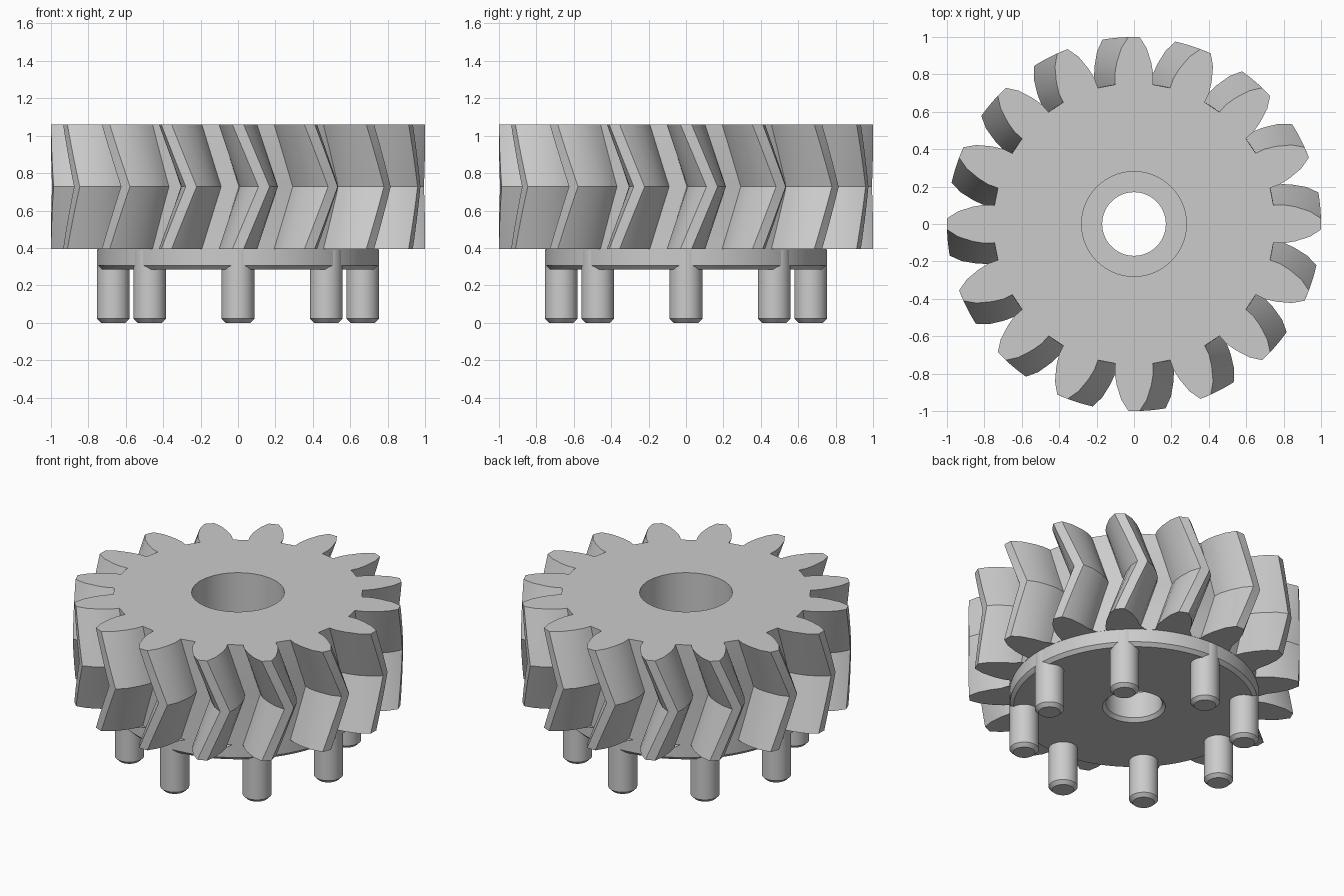
import bpy, bmesh
from math import sin, cos, pi, radians, atan2, hypot

if "Cube" in bpy.data.objects:
    bpy.data.objects.remove(bpy.data.objects["Cube"])

TEETH = 16
GEAR_BOTTOM, GEAR_TOP = 0.395, 1.06
TWIST = radians(8)
SLICES = 12          # even, so one slice falls on the chevron ridge

steel = bpy.data.materials.new("light_grey_metal")
steel.use_nodes = True
grey = (0.6, 0.6, 0.6, 1)
steel.diffuse_color = grey
steel.node_tree.nodes["Principled BSDF"].inputs["Base Color"].default_value = grey


def finish(name, bm):
    bmesh.ops.recalc_face_normals(bm, faces=bm.faces)
    mesh = bpy.data.meshes.new(name)
    bm.to_mesh(mesh)
    bm.free()
    mesh.materials.append(steel)
    obj = bpy.data.objects.new(name, mesh)
    bpy.context.collection.objects.link(obj)
    bpy.ops.object.select_all(action='DESELECT')
    obj.select_set(True)
    bpy.context.view_layer.objects.active = obj
    bpy.ops.object.shade_smooth_by_angle(angle=radians(25))
    return obj


# Half tooth profile: (half width, distance from axis), root to tip
flank = [(0.1, 0.746), (0.103, 0.80), (0.093, 0.86), (0.068, 0.94), (0.03, 0.9995)]
tooth = flank + [(-w, d) for w, d in reversed(flank)]
COUNT = TEETH * len(tooth)


def gear_ring(z, twist):
    points = []
    for t in range(TEETH):
        for w, d in tooth:
            a = atan2(-w, d) + t * 2 * pi / TEETH + twist
            r = hypot(w, d)
            points.append((r * cos(a), r * sin(a), z))
    return points


def round_ring(r, z):
    start = -(len(tooth) - 1) / 2
    angles = [(start + i) * 2 * pi / COUNT for i in range(COUNT)]
    return [(r * cos(a), r * sin(a), z) for a in angles]


# Herringbone gear, stepped bore and flange as one closed loop of rings
rings = []
for s in range(SLICES + 1):
    f = s / SLICES
    rings.append(gear_ring(GEAR_BOTTOM + f * (GEAR_TOP - GEAR_BOTTOM),
                           TWIST * (1 - abs(2 * f - 1))))
for r, z in [(0.28, GEAR_TOP), (0.28, 0.48), (0.17, 0.48), (0.17, 0.307),
             (0.19, 0.285), (0.728, 0.285), (0.75, 0.307), (0.75, GEAR_BOTTOM)]:
    rings.append(round_ring(r, z))

bm = bmesh.new()
loops = [[bm.verts.new(p) for p in ring] for ring in rings]
for k, low in enumerate(loops):
    high = loops[(k + 1) % len(loops)]
    for i in range(COUNT):
        j = (i + 1) % COUNT
        bm.faces.new((low[i], low[j], high[j], high[i]))
finish("herringbone_gear", bm)

# Chamfered drive pins under the flange
for n in range(8):
    a = n * pi / 4
    bm = bmesh.new()
    bmesh.ops.create_cone(bm, cap_ends=True, segments=40, radius1=0.088,
                          radius2=0.088, depth=0.39)
    bmesh.ops.translate(bm, verts=bm.verts, vec=(0, 0, 0.195))
    rim = [e for e in bm.edges if all(v.co.z < 0.01 for v in e.verts)]
    bmesh.ops.bevel(bm, geom=rim, offset=0.022, segments=1, affect='EDGES')
    pin = finish(f"drive_pin_{n + 1}", bm)
    pin.location = (0.667 * cos(a), 0.667 * sin(a), 0)
